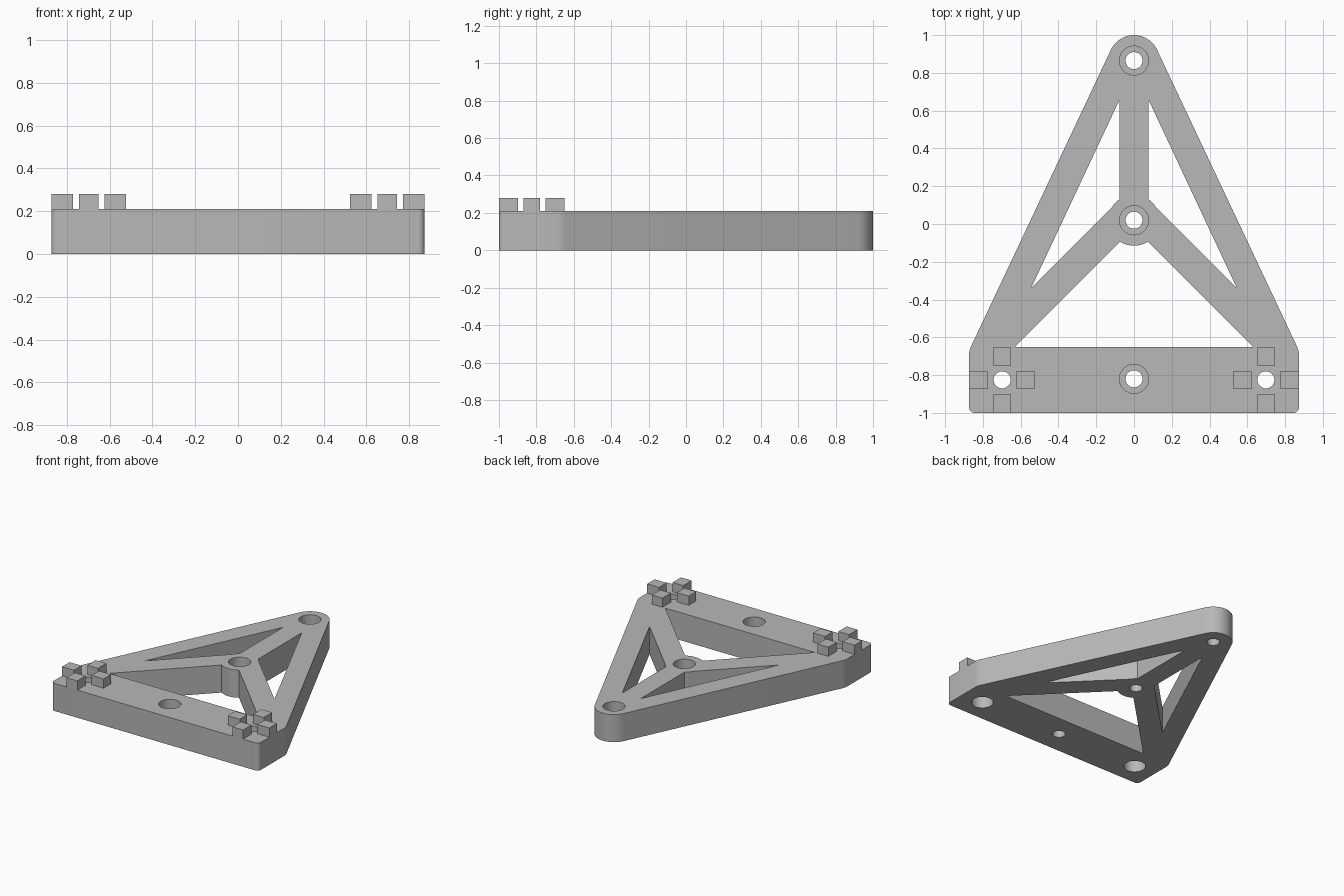
import bpy, bmesh
from math import radians, cos, sin

if "Cube" in bpy.data.objects:
    bpy.data.objects.remove(bpy.data.objects["Cube"], do_unlink=True)

HEIGHT = 0.21       # plate thickness
LUG_TOP = 0.28
HALF_W = 0.873      # half width of the base bar
BAR_Y = -0.825      # centre line of the base bar
APEX_Y, HUB_Y = 0.865, 0.02
BOSS_R = 0.135
CORNER_X = 0.698

grey = bpy.data.materials.new("mid grey")
grey.use_nodes = True
colour = (0.48, 0.48, 0.48, 1)
grey.diffuse_color = colour
grey.node_tree.nodes["Principled BSDF"].inputs["Base Color"].default_value = colour


def arc(cx, cy, r, a0, a1, n):
    steps = [radians(a0 + (a1 - a0) * i / n) for i in range(n + 1)]
    return [(cx + r * cos(a), cy + r * sin(a)) for a in steps]


def circle(cx, cy, r):
    return arc(cx, cy, r, 0, 360, 48)[:-1]


def mirror(points):
    return [(-x, y) for x, y in reversed(points)]


def prisms(name, outlines):
    """Extrude (points, z0, z1) outlines into one object."""
    bm = bmesh.new()
    for points, z0, z1 in outlines:
        face = bm.faces.new([bm.verts.new((x, y, z0)) for x, y in points])
        top = bmesh.ops.extrude_face_region(bm, geom=[face])["geom"]
        for v in top:
            if isinstance(v, bmesh.types.BMVert):
                v.co.z = z1
    bmesh.ops.recalc_face_normals(bm, faces=bm.faces)
    mesh = bpy.data.meshes.new(name)
    bm.to_mesh(mesh)
    bm.free()
    mesh.materials.append(grey)
    obj = bpy.data.objects.new(name, mesh)
    bpy.context.collection.objects.link(obj)
    return obj


def activate(obj):
    bpy.ops.object.select_all(action="DESELECT")
    obj.select_set(True)
    bpy.context.view_layer.objects.active = obj


def cut(obj, cutter):
    activate(obj)
    mod = obj.modifiers.new("cut", "BOOLEAN")
    mod.operation, mod.solver, mod.object = "DIFFERENCE", "EXACT", cutter
    bpy.ops.object.modifier_apply(modifier=mod.name)
    bpy.data.objects.remove(cutter, do_unlink=True)


# Outer plate: rounded front corners, slanted sides, round apex
right = (arc(HALF_W - 0.03, -0.97, 0.03, -90, 0, 6)
         + arc(HALF_W - 0.1, -0.692, 0.1, 0, 25.2, 4))
plate = prisms("triangular_frame", [
    (right + arc(0, APEX_Y, BOSS_R, 25.2, 154.8, 28) + mirror(right), 0, HEIGHT)])

# Windows between the spokes, keeping the round hub solid
side = [(0.078, 0.655), (0.078, 0.127), (0.545, -0.34)]
front = [(0.63, -0.65), (0, -0.02), (-0.63, -0.65)]
for points in (side, mirror(side), front):
    window = prisms("window_cutter", [(points, -0.1, 0.4)])
    cut(window, prisms("hub_keeper", [(circle(0, HUB_Y, BOSS_R), -0.2, 0.5)]))
    cut(plate, window)

# Screw holes: recessed from above on the centre line, from below at the corners
for x, y, z0, z1 in ((0, APEX_Y, 0.1, 0.4), (0, HUB_Y, 0.1, 0.4), (0, BAR_Y + 0.005, 0.1, 0.4),
                     (CORNER_X, BAR_Y, -0.1, 0.11), (-CORNER_X, BAR_Y, -0.1, 0.11)):
    cut(plate, prisms("recess_cutter", [(circle(x, y, 0.077), z0, z1)]))
    cut(plate, prisms("hole_cutter", [(circle(x, y, 0.045), -0.2, 0.5)]))

activate(plate)
bpy.ops.object.shade_smooth_by_angle(angle=radians(20))


# Four locating lugs around each corner hole
def block(cx, cy, w, d):
    return [(cx + sx * w / 2, cy + sy * d / 2)
            for sx, sy in ((-1, -1), (1, -1), (1, 1), (-1, 1))]


for label, sx in (("left", 1), ("right", -1)):
    x, off, length, width = sx * CORNER_X, 0.1245, 0.101, 0.09
    lugs = [block(x + s * off, BAR_Y, length, width) for s in (-1, 1)]
    lugs += [block(x, BAR_Y + s * off, width, length) for s in (-1, 1)]
    prisms(label + "_locating_lugs", [(p, HEIGHT, LUG_TOP) for p in lugs])
